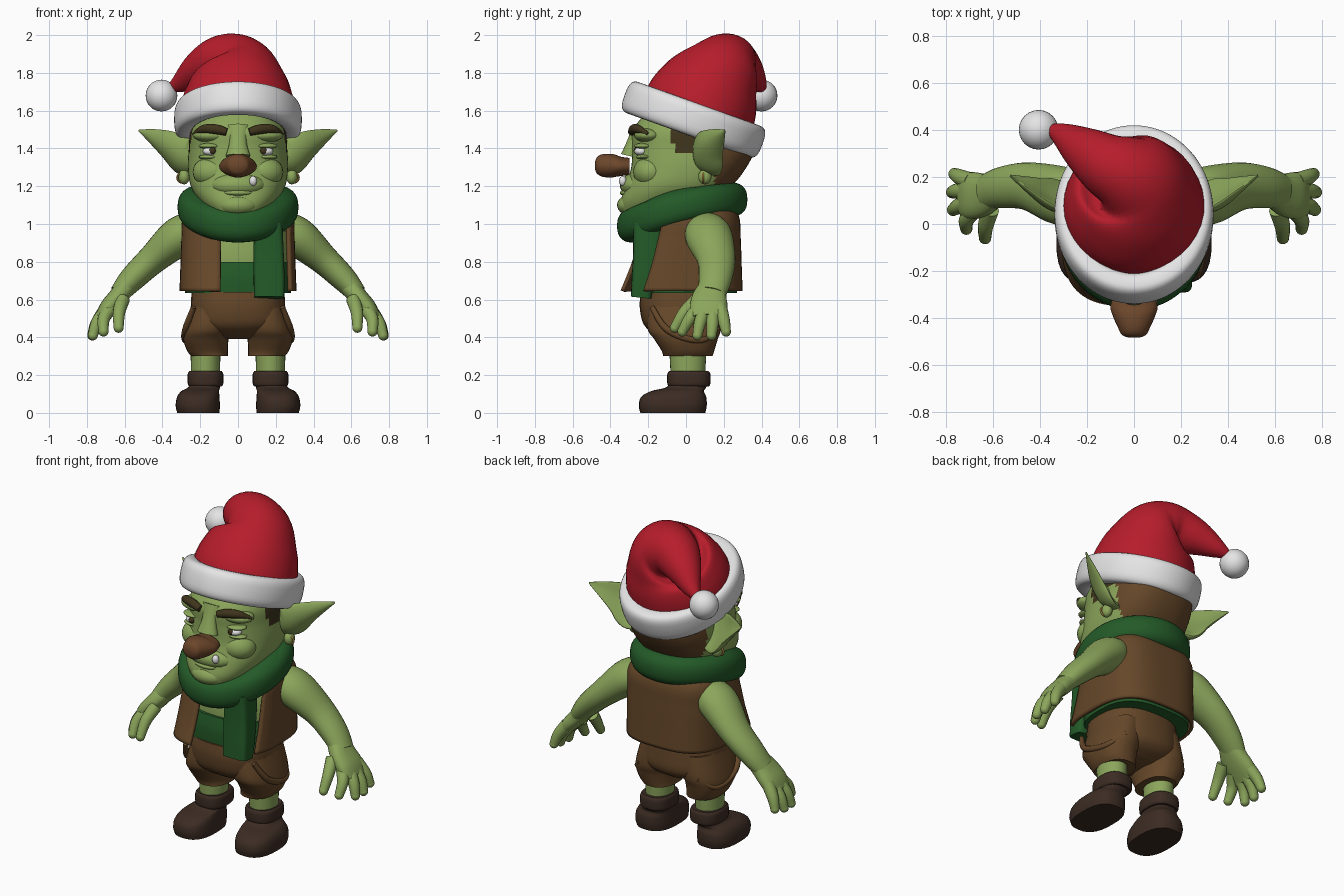
import bpy, bmesh, math
from mathutils import Vector, Matrix

if "Cube" in bpy.data.objects:
    bpy.data.objects.remove(bpy.data.objects["Cube"])


def material(name, rgb):
    m = bpy.data.materials.new(name)
    m.use_nodes = True
    m.diffuse_color = (*rgb, 1)
    m.node_tree.nodes["Principled BSDF"].inputs["Base Color"].default_value = (*rgb, 1)
    return m


SKIN = material("green skin", (0.26, 0.38, 0.105))
RED = material("red felt", (0.47, 0.012, 0.024))
WHITE = material("white fleece", (0.78, 0.78, 0.78))
GREEN = material("dark green wool", (0.017, 0.102, 0.021))
BROWN = material("brown cloth", (0.13, 0.063, 0.022))
BOOT = material("dark leather", (0.045, 0.025, 0.017))
DARK = material("dark hair", (0.05, 0.035, 0.012))
NOSE = material("nose brown", (0.15, 0.062, 0.024))
GOLD = material("dull gold", (0.35, 0.22, 0.05))


def finish(name, bm, mat):
    bmesh.ops.recalc_face_normals(bm, faces=bm.faces)
    me = bpy.data.meshes.new(name)
    bm.to_mesh(me)
    bm.free()
    me.materials.append(mat)
    ob = bpy.data.objects.new(name, me)
    bpy.context.collection.objects.link(ob)
    bpy.ops.object.select_all(action="DESELECT")
    ob.select_set(True)
    bpy.context.view_layer.objects.active = ob
    bpy.ops.object.shade_smooth_by_angle(angle=math.radians(45))
    return ob


def smooth_path(pts, steps, closed):
    """Catmull-Rom through points that carry their own radii."""
    pts = [Vector(p) for p in pts]
    n = len(pts)
    get = (lambda i: pts[i % n]) if closed else (lambda i: pts[min(max(i, 0), n - 1)])
    out = []
    for i in range(n if closed else n - 1):
        a, b, c, d = (get(i + k) for k in (-1, 0, 1, 2))
        for k in range(steps):
            t = k / steps
            out.append(0.5 * (2 * b + (c - a) * t + (2 * a - 5 * b + 4 * c - d) * t * t
                              + (3 * b - a - 3 * c + d) * t ** 3))
    return out if closed else out + [pts[-1]]


def sweep(name, mat, pts, up=(0, 0, 1), side=1, e=2, bend=0, flat=False,
          closed=False, steps=5, sides=28, gap=None):
    """Skin a superellipse along points (x, y, z, radius u, radius v)."""
    path = smooth_path(pts, steps, closed)
    n = len(path)
    pos = [Vector(p[:3]) for p in path]
    bm = bmesh.new()
    rings = []
    for i, p in enumerate(path):
        if flat:
            u, v = Vector((1, 0, 0)), Vector((0, 1, 0))
        else:
            t = (pos[(i + 1) % n] - pos[i - 1]) if closed else (pos[min(i + 1, n - 1)] - pos[max(i - 1, 0)])
            t.normalize()
            u = Vector(up)
            u = (u - t * u.dot(t)).normalized()
            v = t.cross(u)
        ring = []
        for k in range(sides):
            a = math.tau * k / sides
            c, s = math.cos(a), math.sin(a)
            cu = math.copysign(abs(c) ** (2 / e), c) * p[3]
            cv = math.copysign(abs(s) ** (2 / e), s) * p[4] + bend * p[3] * c * c
            q = pos[i] + u * cu + v * cv
            ring.append(bm.verts.new((q.x * side, q.y, q.z)))
        rings.append(ring)
    for i in range(n if closed else n - 1):
        r, q = rings[i], rings[(i + 1) % n]
        for k in range(sides):
            if gap and k in gap:
                continue
            j = (k + 1) % sides
            bm.faces.new((r[k], r[j], q[j], q[k]))
    if not closed and gap is None:
        bm.faces.new(rings[0])
        bm.faces.new(rings[-1])
    return finish(name, bm, mat)


def ball(name, mat, centre, radii, side=1):
    bm = bmesh.new()
    c = Vector((centre[0] * side, centre[1], centre[2]))
    bmesh.ops.create_uvsphere(bm, u_segments=24, v_segments=16, radius=1,
                              matrix=Matrix.Translation(c) @ Matrix.Diagonal((*radii, 1)))
    return finish(name, bm, mat)


def loop(centre, rx, ry, height, ru, rv, count=16):
    """Closed elliptical path whose height depends on the sine."""
    out = []
    for k in range(count):
        a = math.tau * k / count
        s = math.sin(a)
        out.append((centre[0] + rx * math.cos(a), centre[1] + ry * s, centre[2] + height(s), ru, rv))
    return out


# Head, with hair chosen by position
head = sweep("head", SKIN, [
    (0, -.22, 1.03, .08, .10), (0, -.16, 1.06, .14, .18), (0, -.11, 1.12, .20, .235),
    (0, -.04, 1.2, .25, .28), (0, .015, 1.3, .265, .305), (0, .04, 1.4, .26, .325),
    (0, .04, 1.5, .25, .32), (0, .04, 1.6, .2, .24)],
    flat=True, e=2.4, steps=8, sides=80)
head.data.materials.append(BROWN)
head.data.materials.append(DARK)
for f in head.data.polygons:
    _, y, z = f.center
    if y > .15 and z > 1.12:
        f.material_index = 1
    elif y > -.09 and z > 1.43 or y > -.06 and z > 1.37 and y < .04:
        f.material_index = 2

# Face
ball("muzzle", SKIN, (0, -.25, 1.205), (.15, .1, .07))
ball("chin", SKIN, (0, -.28, 1.1), (.11, .085, .06))
ball("lower_lip", SKIN, (0, -.305, 1.165), (.08, .045, .02))
sweep("nose_bridge", SKIN, [(0, -.25, 1.52, .06, .03), (0, -.28, 1.44, .045, .03), (0, -.3, 1.36, .065, .045)],
      up=(1, 0, 0))
sweep("nose", NOSE, [
    (0, -.3, 1.305, .045, .085), (0, -.35, 1.305, .052, .1), (0, -.39, 1.308, .062, .09),
    (0, -.44, 1.31, .06, .068), (0, -.47, 1.31, .045, .052), (0, -.482, 1.31, .02, .025)])
ball("tooth", WHITE, (.08, -.335, 1.228), (.02, .02, .026))
for s, tag in ((1, "left"), (-1, "right")):
    ball(tag + "_cheek", SKIN, (.13, -.185, 1.275), (.11, .095, .085), s)
    ball(tag + "_brow_ridge", SKIN, (.13, -.2, 1.47), (.11, .075, .04), s)
    ball(tag + "_eye", WHITE, (.145, -.238, 1.385), (.042, .035, .024), s)
    ball(tag + "_iris", DARK, (.135, -.266, 1.388), (.018, .011, .018), s)
    ball(tag + "_upper_lid", SKIN, (.145, -.225, 1.413), (.065, .05, .016), s)
    ball(tag + "_lower_lid", SKIN, (.145, -.22, 1.355), (.065, .045, .014), s)
    sweep(tag + "_brow", DARK, [
        (.06, -.285, 1.487, .02, .022), (.12, -.275, 1.502, .026, .026),
        (.185, -.25, 1.502, .022, .022), (.235, -.2, 1.475, .008, .01)], side=s, sides=14)
    # Ears
    sweep(tag + "_ear", SKIN, [
        (.23, .08, 1.33, .09, .035), (.295, .085, 1.34, .115, .035), (.37, .105, 1.395, .1, .028),
        (.45, .155, 1.45, .055, .018), (.525, .205, 1.495, .005, .004)],
        up=(0, -.55, 1), side=s, bend=-.35)
    ball(tag + "_ear_lobe", SKIN, (.285, .1, 1.25), (.03, .035, .04), s)
    sweep(tag + "_earring", GOLD, [
        (.295 + .026 * math.cos(a), .09, 1.245 + .026 * math.sin(a), .006, .006)
        for a in (math.tau * k / 8 for k in range(8))], up=(0, 1, 0), side=s, closed=True, sides=8, steps=3)

# Hat
sweep("hat", RED, [
    (0, .03, 1.52, .29, .29), (0, .08, 1.62, .3, .3), (0, .14, 1.73, .268, .268),
    (-.01, .19, 1.81, .215, .215), (-.05, .22, 1.85, .165, .165), (-.12, .255, 1.85, .135, .135),
    (-.21, .315, 1.81, .1, .1), (-.3, .375, 1.75, .055, .055), (-.37, .41, 1.71, .015, .015)],
    up=(1, 1, 0), sides=36)
sweep("hat_brim", WHITE, loop((0, .04, 1.553), .285, .315, lambda s: -.113 * s, .088, .053),
      up=(0, .34, .94), closed=True, e=3)
ball("pompom", WHITE, (-.405, .4, 1.68), (.084, .084, .084))

# Scarf with a second wrap and a hanging end
sweep("scarf", GREEN, loop((0, -.02, 1.09), .24, .265, lambda s: .07 * s - .03 * s * s, .088, .08),
      closed=True, e=2.4)
sweep("scarf_wrap", GREEN, loop((0, -.03, 1.125), .225, .235, lambda s: .055 * s - .05 * s * s, .06, .085),
      closed=True, up=(0, -.25, 1))
sweep("scarf_tail", GREEN, [
    (.16, -.2, 1.0, .075, .08), (.162, -.21, .85, .08, .07), (.165, -.228, .7, .082, .06),
    (.165, -.238, .61, .08, .054)], up=(1, 0, 0), e=5)

# Torso and clothing
sweep("torso", SKIN, [
    (0, .02, .65, .25, .2), (0, .02, .8, .265, .22), (0, .03, .95, .26, .21),
    (0, .03, 1.06, .2, .17), (0, 0, 1.15, .13, .13)], flat=True, e=2.5)
sweep("shirt", GREEN, [(0, .02, .635, .28, .25), (0, .02, .72, .278, .25), (0, .025, .8, .27, .24)],
      flat=True, e=2.8)
vest = sweep("vest", BROWN, [
    (0, -.025, .645, .3, .315), (0, 0, .78, .295, .285), (0, .02, .92, .29, .26),
    (0, .035, 1.04, .28, .235), (0, .03, 1.12, .2, .18)], flat=True, e=3, sides=72,
    gap=range(52, 66))
mod = vest.modifiers.new("cloth", "SOLIDIFY")
mod.thickness = .02
mod.offset = 0

# Shorts
sweep("shorts_hips", BROWN, [
    (0, -.02, .64, .245, .22), (0, -.02, .56, .25, .225), (0, -.01, .47, .24, .215),
    (0, 0, .42, .18, .17), (0, 0, .39, .09, .1)], flat=True, e=2.5)

FINGERS = {"thumb": [(.61, .06, .6), (.63, -.01, .53), (.632, -.06, .45)],
           "index_finger": [(.67, .07, .56), (.71, .02, .5), (.712, -.02, .43)],
           "middle_finger": [(.69, .1, .55), (.745, .075, .48), (.768, .06, .41)],
           "ring_finger": [(.7, .14, .54), (.75, .14, .47), (.772, .135, .41)],
           "little_finger": [(.69, .18, .56), (.74, .2, .49), (.762, .212, .43)]}

for s, tag in ((1, "left"), (-1, "right")):
    sweep(tag + "_shorts_leg", BROWN, [
        (.135, -.01, .58, .11, .19), (.16, -.01, .45, .122, .195), (.17, 0, .39, .12, .168),
        (.162, .01, .33, .108, .14), (.15, .01, .3, .098, .13)], flat=True, side=s, e=2.3)
    sweep(tag + "_pocket_rim", BROWN, [
        (.235, -.18, .56, .014, .014), (.275, -.11, .45, .018, .018), (.282, 0, .395, .018, .018),
        (.265, .1, .39, .016, .016), (.2, .17, .45, .012, .012)], side=s, sides=12)
    # Legs and boots
    sweep(tag + "_leg", SKIN, [(.172, .01, .14, .075, .088), (.172, .01, .36, .08, .1)], flat=True, side=s)
    sweep(tag + "_boot", BOOT, [
        (.21, -.07, 0, .112, .172), (.213, -.07, .04, .117, .18), (.21, -.065, .085, .112, .172),
        (.2, -.045, .115, .1, .14), (.178, .005, .14, .083, .103), (.172, .012, .2, .08, .1)],
        flat=True, side=s, e=2.6)
    sweep(tag + "_boot_cuff", BOOT, [
        (.172, .015, .14, .085, .105), (.172, .015, .155, .094, .114), (.172, .015, .205, .094, .114),
        (.172, .015, .222, .085, .104)], flat=True, side=s, e=2.6)
    # Arms and hands
    sweep(tag + "_arm", SKIN, [
        (.2, .1, .98, .1, .09), (.31, .12, .935, .125, .105), (.45, .16, .815, .102, .08),
        (.56, .155, .71, .088, .068), (.63, .135, .63, .075, .052)], up=(0, 1, 0), side=s)
    sweep(tag + "_palm", SKIN, [
        (.59, .145, .67, .07, .052), (.64, .125, .61, .092, .05), (.69, .12, .555, .1, .045),
        (.725, .12, .505, .09, .032)], up=(0, 1, 0), side=s, e=2.4)
    for name, joints in FINGERS.items():
        radii = (.038, .033, .026)
        sweep(tag + "_" + name, SKIN, [(*p, r, r) for p, r in zip(joints, radii)],
              up=(1, 0, 0), side=s, sides=14)
        ball(tag + "_" + name + "_tip", SKIN, joints[-1], (.026, .026, .026), s)
